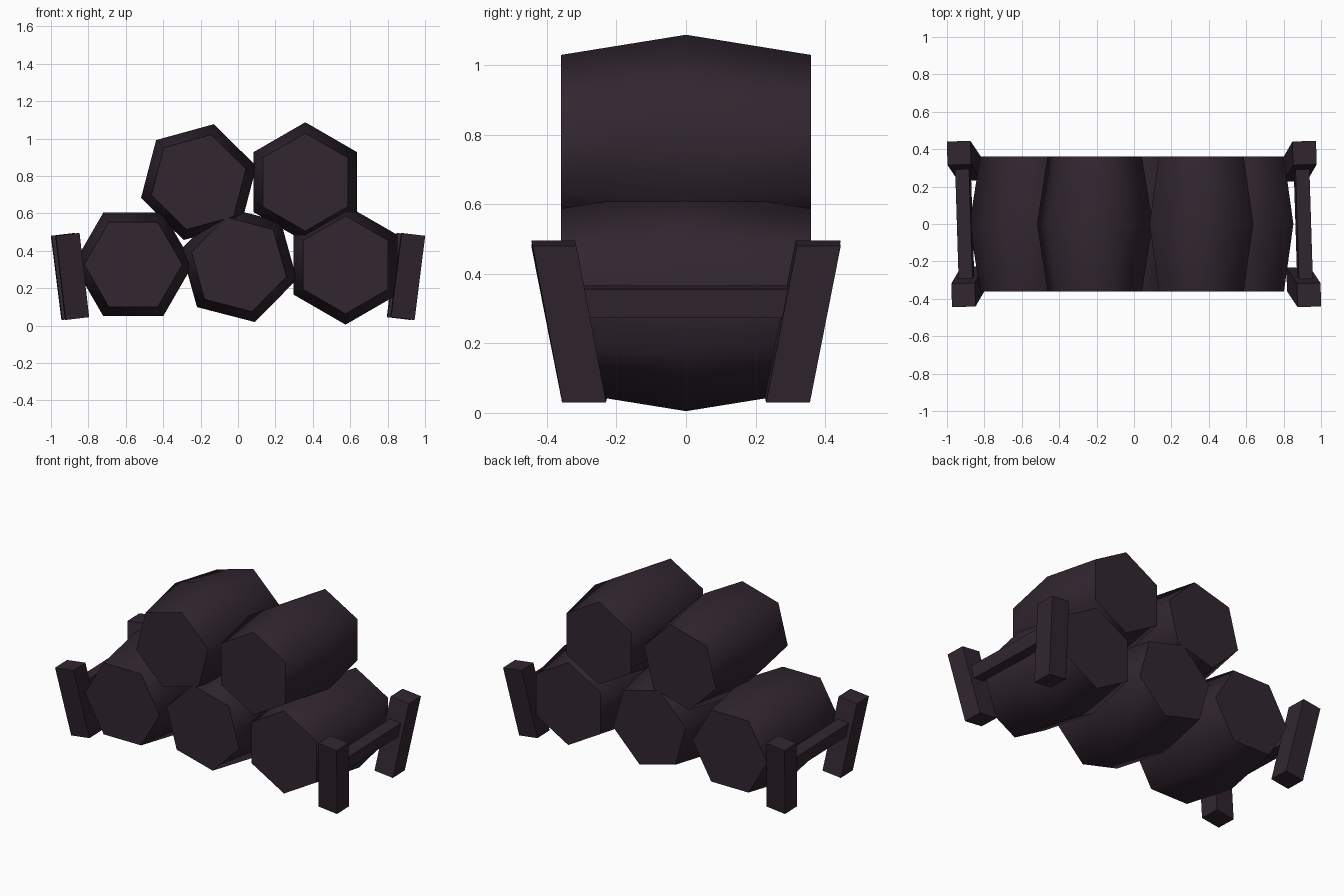
import bpy, bmesh, math
from mathutils import Matrix, Vector

if "Cube" in bpy.data.objects:
    bpy.data.objects.remove(bpy.data.objects["Cube"])

wood = bpy.data.materials.new("dark plum wood")
wood.diffuse_color = (0.0315, 0.0193, 0.0293, 1)
wood.use_nodes = True
wood.node_tree.nodes["Principled BSDF"].inputs["Base Color"].default_value = wood.diffuse_color


def make_object(name, bm, smooth=False):
    bmesh.ops.recalc_face_normals(bm, faces=bm.faces)
    mesh = bpy.data.meshes.new(name)
    bm.to_mesh(mesh)
    bm.free()
    mesh.materials.append(wood)
    ob = bpy.data.objects.new(name, mesh)
    bpy.context.collection.objects.link(ob)
    if smooth:
        bpy.ops.object.select_all(action='DESELECT')
        ob.select_set(True)
        bpy.context.view_layer.objects.active = ob
        bpy.ops.object.shade_smooth_by_angle(angle=math.radians(68))
    return ob


# Six-sided barrel lying along y, bulging in the middle
def barrel(name, cx, cz, turn):
    bm = bmesh.new()
    rings = []
    for y, r in ((-0.36, 0.262), (0, 0.32), (0.36, 0.262)):
        angles = [math.radians(turn + 60 * i) for i in range(6)]
        rings.append([bm.verts.new((cx + r * math.cos(a), y, cz + r * math.sin(a)))
                      for a in angles])
    for a, b in zip(rings, rings[1:]):
        for i in range(6):
            j = (i + 1) % 6
            bm.faces.new((a[i], a[j], b[j], b[i]))
    bm.faces.new(rings[0])
    bm.faces.new(rings[-1])
    make_object(name, bm, True)


barrel("lower_left_barrel", -0.56, 0.327, 0)
barrel("lower_middle_barrel", 0.005, 0.327, 45.5)
barrel("lower_right_barrel", 0.575, 0.325, 30)
barrel("upper_left_barrel", -0.21, 0.767, 15.4)
barrel("upper_right_barrel", 0.36, 0.767, 30)


# Leaning beam: box between two quads
def beam(name, quad_a, quad_b, turn):
    pivot = Vector((0.92, 0, 0))
    m = (Matrix.Rotation(turn, 4, 'Z') @ Matrix.Translation(pivot)
         @ Matrix.Rotation(math.radians(1.8), 4, 'Z') @ Matrix.Translation(-pivot))
    bm = bmesh.new()
    a = [bm.verts.new(m @ Vector(p)) for p in quad_a]
    b = [bm.verts.new(m @ Vector(p)) for p in quad_b]
    bm.faces.new(a)
    bm.faces.new(b)
    for i in range(4):
        j = (i + 1) % 4
        bm.faces.new((a[i], a[j], b[j], b[i]))
    make_object(name, bm)


# Horizontal post section, slightly higher on the inner edge
def section(x, y, z):
    h = 0.063
    return [(x + i * h, y + j * h, z - i * 0.0075)
            for i, j in ((-1, -1), (1, -1), (1, 1), (-1, 1))]


# Rail section standing in the lean of the posts
def rail_section(y):
    return [(0.905 + i * 0.037 + j * 0.005, y, 0.32 + j * 0.041 - i * 0.005)
            for i, j in ((-1, -1), (1, -1), (1, 1), (-1, 1))]


# Two end supports, the left one being the right one turned half way round
for side, turn in (("right", 0), ("left", math.pi)):
    for s in (-1, 1):
        place = "front" if (s < 0) == (turn == 0) else "back"
        beam(f"{side}_{place}_post", section(0.87, s * 0.293, 0.0375),
             section(0.924, s * 0.38, 0.4875), turn)
    beam(f"{side}_rail", rail_section(-0.33), rail_section(0.33), turn)
